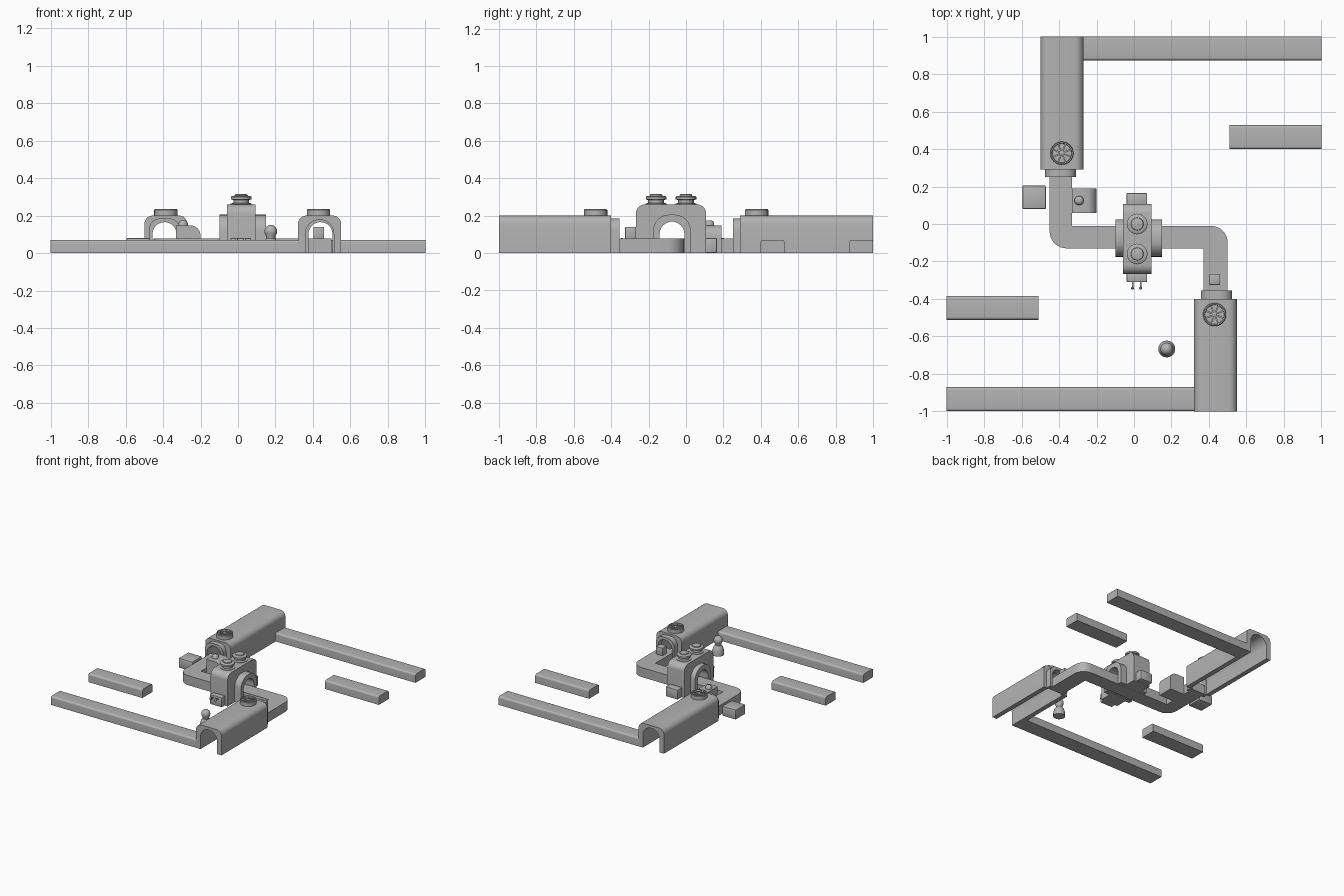
import bpy, bmesh, math
from mathutils import Vector

if "Cube" in bpy.data.objects:
    bpy.data.objects.remove(bpy.data.objects["Cube"])

grey = bpy.data.materials.new("plain_grey")
grey.diffuse_color = (0.45, 0.45, 0.45, 1)
grey.use_nodes = True
grey.node_tree.nodes["Principled BSDF"].inputs["Base Color"].default_value = grey.diffuse_color


def finish(name, bm):
    bmesh.ops.recalc_face_normals(bm, faces=bm.faces)
    me = bpy.data.meshes.new(name)
    bm.to_mesh(me)
    bm.free()
    ob = bpy.data.objects.new(name, me)
    me.materials.append(grey)
    bpy.context.collection.objects.link(ob)
    bpy.ops.object.select_all(action='DESELECT')
    ob.select_set(True)
    bpy.context.view_layer.objects.active = ob
    bpy.ops.object.shade_smooth_by_angle(angle=math.radians(35))
    return ob


def prism(name, pts, axis, a, b):
    """Extrude a 2D outline along an axis from a to b."""
    place = {'x': lambda u, v, t: (t, u, v), 'y': lambda u, v, t: (u, t, v),
             'z': lambda u, v, t: (u, v, t)}[axis]
    bm = bmesh.new()
    lo = [bm.verts.new(place(u, v, a)) for u, v in pts]
    hi = [bm.verts.new(place(u, v, b)) for u, v in pts]
    bm.faces.new(lo)
    bm.faces.new(hi)
    for i in range(len(pts)):
        j = (i + 1) % len(pts)
        bm.faces.new((lo[i], lo[j], hi[j], hi[i]))
    return finish(name, bm)


def arc(cx, cy, r, a0, a1, n=6):
    return [(cx + r * math.cos(math.radians(a0 + (a1 - a0) * i / n)),
             cy + r * math.sin(math.radians(a0 + (a1 - a0) * i / n))) for i in range(n + 1)]


def dome(c, half, top, r):
    """Upright outline with rounded top corners, left foot to right foot."""
    return ([(c - half, 0)] + arc(c - half + r, top - r, r, 180, 90)
            + arc(c + half - r, top - r, r, 90, 0) + [(c + half, 0)])


def arch(name, c, half, top, r, ihalf, itop, axis, a, b):
    inner = [(c + ihalf, 0)] + arc(c, itop - ihalf, ihalf, 0, 180, 16) + [(c - ihalf, 0)]
    prism(name, dome(c, half, top, r) + inner, axis, a, b)


def box(name, x0, x1, y0, y1, z0, z1, bevel=0.006):
    bm = bmesh.new()
    bmesh.ops.create_cube(bm, size=1)
    for v in bm.verts:
        v.co = Vector(((x0 + x1) / 2 + v.co.x * (x1 - x0), (y0 + y1) / 2 + v.co.y * (y1 - y0),
                       (z0 + z1) / 2 + v.co.z * (z1 - z0)))
    if bevel:
        bmesh.ops.bevel(bm, geom=bm.edges[:], offset=bevel, segments=2, profile=0.5, affect='EDGES')
    return finish(name, bm)


def lathe(name, prof, x, y, n=24):
    bm = bmesh.new()
    rings = [[bm.verts.new((x + r * math.cos(2 * math.pi * i / n),
                            y + r * math.sin(2 * math.pi * i / n), z)) for i in range(n)]
             for r, z in prof]
    for p, q in zip(rings, rings[1:]):
        for i in range(n):
            j = (i + 1) % n
            bm.faces.new((p[i], p[j], q[j], q[i]))
    bm.faces.new(rings[0])
    bm.faces.new(rings[-1])
    return finish(name, bm)


# long tunnels with their narrower mouth collars
arch("back_tunnel", -0.385, 0.115, 0.20, 0.045, 0.076, 0.178, 'y', 0.29, 1.0)
arch("front_tunnel", 0.435, 0.115, 0.20, 0.045, 0.076, 0.178, 'y', -1.0, -0.40)
arch("back_collar", -0.392, 0.083, 0.185, 0.06, 0.064, 0.165, 'y', 0.25, 0.30)
arch("front_collar", 0.44, 0.083, 0.185, 0.06, 0.064, 0.165, 'y', -0.41, -0.355)

# S-shaped raised path
path = ([(-0.45, 0.29)] + arc(-0.36, -0.04, 0.09, 180, 270, 8) + [(0.37, -0.13), (0.37, -0.40), (0.50, -0.40)]
        + arc(0.41, -0.10, 0.09, 0, 90, 8) + [(-0.33, -0.01), (-0.33, 0.29)])
prism("path", path, 'z', 0, 0.078)

# low border rails
for name, c, a, b in (("back_rail", 0.937, -0.28, 1), ("front_rail", -0.935, -1, 0.33),
                      ("short_back_rail", 0.463, 0.51, 1), ("short_front_rail", -0.447, -1, -0.51)):
    prism(name, dome(c, 0.064, 0.07, 0.015), 'x', a, b)

# central gatehouse, with a protruding arch ring
arch("gatehouse", -0.08, 0.188, 0.26, 0.05, 0.072, 0.175, 'x', -0.06, 0.093)
arch("gate_ring", -0.075, 0.10, 0.205, 0.085, 0.066, 0.168, 'x', -0.10, 0.15)
box("gate_back_block", -0.04, 0.07, 0.10, 0.165, 0, 0.08)
box("gate_front_block", -0.04, 0.07, -0.31, -0.26, 0, 0.08)
for i, x in enumerate((-0.008, 0.035)):
    box(f"tap_stem_{i}", x - 0.004, x + 0.004, -0.345, -0.30, 0.06, 0.068, 0)
    lathe(f"tap_knob_{i}", [(0.004, 0.054), (0.008, 0.06), (0.008, 0.072), (0.004, 0.08)], x, -0.342, 10)

# roof knobs on the gatehouse
for i, y in enumerate((0.0, -0.16)):
    lathe(f"roof_knob_{i}", [(0.056, 0.25), (0.056, 0.264), (0.042, 0.268), (0.042, 0.283), (0.055, 0.287),
                             (0.055, 0.3), (0.048, 0.305), (0.034, 0.306), (0.032, 0.313), (0.022, 0.316)], 0.017, y)

# spoked vents on the tunnel roofs
for i, (x, y) in enumerate(((-0.385, 0.378), (0.43, -0.483))):
    lathe(f"vent_rim_{i}", [(0.062, 0.19), (0.062, 0.23), (0.059, 0.234), (0.053, 0.234), (0.051, 0.218)], x, y)
    lathe(f"vent_hub_{i}", [(0.013, 0.21), (0.013, 0.232), (0.008, 0.235)], x, y, 12)
    for k in range(4):
        spoke = box(f"vent_spokes_{i}_{k}", -0.055, 0.055, -0.004, 0.004, 0.21, 0.23, 0)
        spoke.location = (x, y, 0)
        spoke.rotation_euler.z = math.pi / 8 + k * math.pi / 4

# loose blocks beside the path
box("outer_block", -0.595, -0.47, 0.08, 0.205, 0, 0.08)
box("path_cube", 0.402, 0.46, -0.325, -0.267, 0.075, 0.14, 0.003)
slope = [(-0.33, 0), (-0.33, 0.148)] + arc(-0.255, 0.093, 0.055, 90, 0) + [(-0.2, 0)]
prism("sloped_block", slope, 'y', 0.06, 0.19)
lathe("block_button", [(0.025, 0.14), (0.025, 0.16), (0.019, 0.17), (0.01, 0.175)], -0.293, 0.125, 16)

# pawn-like post
lathe("post", [(0.045, 0), (0.045, 0.03), (0.036, 0.06), (0.024, 0.078)]
      + [(0.034 * math.cos(math.radians(a)), 0.115 + 0.035 * math.sin(math.radians(a)))
         for a in (-40, -20, 0, 20, 40, 60, 80)], 0.175, -0.667)
